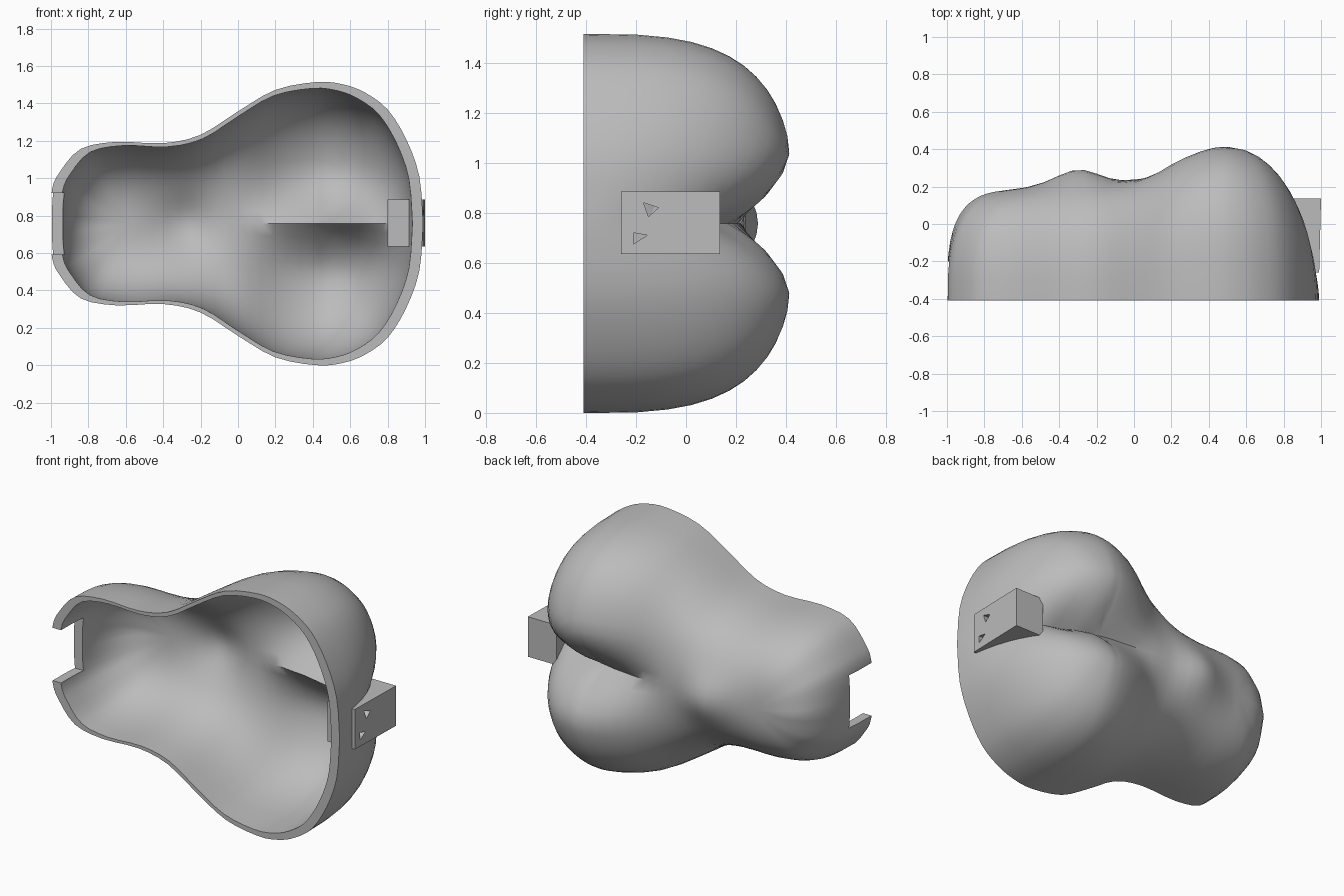
import bpy, bmesh, math
from mathutils import Vector

if "Cube" in bpy.data.objects:
    bpy.data.objects.remove(bpy.data.objects["Cube"], do_unlink=True)

FRONT = -0.41      # y of the open rim
MID = 0.757        # z of the mirror plane
SPINE = (-0.6, 0.42)

grey = bpy.data.materials.new("light_grey")
grey.use_nodes = True
grey.diffuse_color = (0.5, 0.5, 0.5, 1)
grey.node_tree.nodes["Principled BSDF"].inputs["Base Color"].default_value = (0.5, 0.5, 0.5, 1)


def make_object(name, bm):
    bmesh.ops.recalc_face_normals(bm, faces=bm.faces)
    mesh = bpy.data.meshes.new(name)
    bm.to_mesh(mesh)
    bm.free()
    mesh.materials.append(grey)
    obj = bpy.data.objects.new(name, mesh)
    bpy.context.collection.objects.link(obj)
    return obj


def box(name, low, high):
    bm = bmesh.new()
    bmesh.ops.create_cube(bm, size=1)
    for v in bm.verts:
        v.co = Vector([l + (c + 0.5) * (h - l) for c, l, h in zip(v.co, low, high)])
    return make_object(name, bm)


def cut_away(target, cutters):
    bpy.context.view_layer.objects.active = target
    target.select_set(True)
    for cutter in cutters:
        mod = target.modifiers.new("cut", 'BOOLEAN')
        mod.operation = 'DIFFERENCE'
        mod.solver = 'EXACT'
        mod.object = cutter
        bpy.ops.object.modifier_apply(modifier=mod.name)
        bpy.data.objects.remove(cutter, do_unlink=True)


def smooth_curve(points, steps):
    # Catmull-Rom through the points
    p = [points[0]] + points + [points[-1]]
    out = []
    for a, b, c, d in zip(p, p[1:], p[2:], p[3:]):
        for i in range(steps):
            t = i / steps
            out.append(0.5 * (2 * b + (c - a) * t + (2 * a - 5 * b + 4 * c - d) * t * t
                              + (3 * b - a - 3 * c + d) * t ** 3))
    return out + [points[-1]]


def lookup(x, table):
    for (x0, v0), (x1, v1) in zip(table, table[1:]):
        if x <= x1:
            t = max(0, (x - x0) / (x1 - x0))
            return v0 + (v1 - v0) * t
    return table[-1][1]


# Half of the rim outline (x, distance from the mirror plane)
HALF = [Vector(p) for p in [
    (-1, 0), (-.995, .18), (-.95, .28), (-.84, .40), (-.65, .437), (-.4, .43), (-.2, .475),
    (0, .60), (.2, .715), (.42, .757), (.56, .745), (.68, .70), (.8, .61), (.9, .45),
    (.97, .25), (.99, 0)]]
TOP = [(-1, .17), (-.7, .18), (-.5, .2), (-.1, .22), (0, .235), (.1, .275), (.2, .335),
       (.3, .385), (.4, .42), (.5, .435), (1, .42)]
CLEFT = [(0, 0), (.1, .05), (.25, .15), (.45, .25), (.65, .22), (.8, .1), (.95, 0)]
ROUNDING = [(-.25, 2.6), (.3, 3.1)]


def shell_point(rim, s):
    base = Vector((min(max(rim.x, SPINE[0]), SPINE[1]), 0))
    p = base + (rim - base) * s
    away = rim - base
    side = abs(away.y) / away.length
    if away.x > 0.001:
        power = 1.7 + 1.4 * side ** 1.2
    else:
        power = lookup(rim.x, ROUNDING) + .7 * (1 - side) ** 2
    rise = (1 - s ** power) ** (1 / power)
    y = FRONT + (lookup(p.x, TOP) - FRONT) * rise
    # crease between the two lobes, and the small hump on the neck
    y -= lookup(p.x, CLEFT) * max(0, 1 - abs(p.y) / .32) ** 1.8 * min(1, rise * 1.5)
    y += .08 * math.exp(-((p.x + .3) / .16) ** 2 - (p.y / .16) ** 2)
    return Vector((p.x, max(y, FRONT), MID + p.y))


# Shell: rings shrinking from the rim onto a central spine,
# made twice so that a slightly smaller copy forms the inside
upper = smooth_curve(HALF, 3)
outline = upper + [Vector((p.x, -p.y)) for p in reversed(upper[1:-1])]
RINGS = 16
n = len(outline)
bm = bmesh.new()


def bridge(low, high):
    for j in range(n):
        k = (j + 1) % n
        bm.faces.new((low[j], low[k], high[k], high[j]))


rims = []
centre = Vector((0, FRONT, MID))
for scale in (Vector((1, 1, 1)), Vector((.942, .955, .955))):
    rings = []
    for i in range(RINGS + 1):
        s = max(0, math.cos(i / RINGS * math.pi / 2))
        rings.append([bm.verts.new(centre + (shell_point(p, s) - centre) * scale)
                      for p in outline])
    for low, high in zip(rings, rings[1:]):
        bridge(low, high)
    rims.append(rings[0])
bridge(*rims)
bmesh.ops.remove_doubles(bm, verts=bm.verts, dist=0.0005)
bmesh.ops.dissolve_degenerate(bm, edges=bm.edges, dist=0.0001)
shell = make_object("shell", bm)
cut_away(shell, [box("end_notch", (-1.2, -0.6, MID - .165), (-.8, -.2, MID + .165))])
bpy.ops.object.shade_smooth_by_angle(angle=math.radians(40))
shell.select_set(False)

# Mounting block on the wide end, with two triangular holes
block = box("mounting_block", (.8, -.26, .635), (1, .135, .885))
for v in block.data.vertices:
    if v.co.x > .9 and v.co.y < 0:
        v.co.x = .99
holes = []
for tri in ([(-.17, .84), (-.11, .82), (-.15, .785)], [(-.21, .72), (-.155, .71), (-.21, .675)]):
    bm = bmesh.new()
    face = bm.faces.new([bm.verts.new((.94, y, z)) for y, z in tri])
    ext = bmesh.ops.extrude_face_region(bm, geom=[face])
    for v in ext["geom"]:
        if isinstance(v, bmesh.types.BMVert):
            v.co.x = 1.1
    holes.append(make_object("hole", bm))
cut_away(block, holes)
block.select_set(False)
